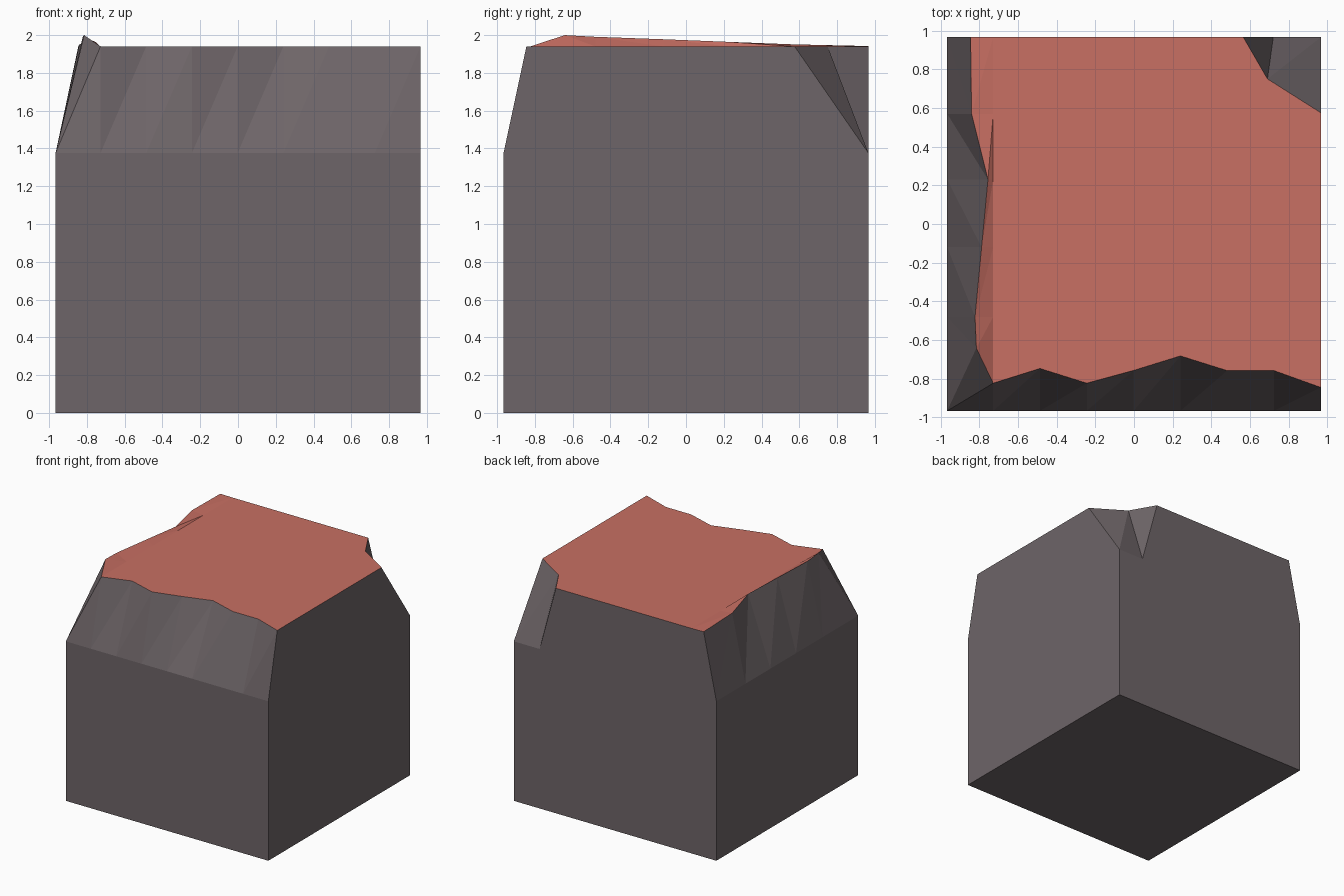
import bpy, bmesh

if "Cube" in bpy.data.objects:
    bpy.data.objects.remove(bpy.data.objects["Cube"])

H, BEV, TOP = 0.966, 1.375, 1.94   # half width, start of the broken slope, top level


def material(name, rgb):
    m = bpy.data.materials.new(name)
    m.diffuse_color = (*rgb, 1)
    m.use_nodes = True
    m.node_tree.nodes["Principled BSDF"].inputs["Base Color"].default_value = m.diffuse_color
    return m


def build(name, faces, mat):
    """Mesh object from polygons given as lists of points, welded together."""
    bm = bmesh.new()
    for pts in faces:
        bm.faces.new([bm.verts.new(p) for p in pts])
    bmesh.ops.remove_doubles(bm, verts=bm.verts, dist=0.0005)
    me = bpy.data.meshes.new(name)
    bm.to_mesh(me)
    bm.free()
    me.materials.append(mat)
    ob = bpy.data.objects.new(name, me)
    bpy.context.collection.objects.link(ob)
    return ob


def strip(lower, upper):
    """Triangles filling the band between two equally long rows of points."""
    out = []
    for i in range(len(lower) - 1):
        out.append([lower[i], lower[i + 1], upper[i + 1]])
        out.append([lower[i], upper[i + 1], upper[i]])
    return out


# Ragged rim: front edge (left to right), chipped back corner, raised left edge
front_y = [-0.823, -0.747, -0.823, -0.757, -0.682, -0.758, -0.758, -0.845]
front_x = [-0.728 + i * (H + 0.728) / 7 for i in range(8)]
front = [(x, y, TOP) for x, y in zip(front_x, front_y)]
chip = [(H, 0.575, TOP), (0.69, 0.75, TOP), (0.565, H, TOP)]
left = [(-0.845, H, 1.942), (-0.84, 0.57, 1.951), (-0.755, 0.23, 1.964),
        (-0.788, -0.12, 1.978), (-0.822, -0.48, 1.991)]
peak = (-0.815, -0.642, 2.0)

# Sloping walls dropping from the rim
corner = (-H, -H, BEV)
front_low = [(x, -H, BEV) for x in front_x]
left_low = [(-H, p[1], BEV) for p in left] + [corner]
chip_low = [(H, H, BEV), (0.72, H, BEV)]
inner = [(front_x[0], p[1], TOP) for p in left]

walls = strip(front_low, front) + strip(left_low, left + [peak])
walls += [[corner, front_low[0], front[0]], [corner, front[0], peak],
          [chip_low[0], chip_low[1], chip[1]], [chip_low[0], chip[1], chip[0]],
          [chip_low[1], chip[2], chip[1]]]

# Flat sides and base
walls += [
    [(-H, -H, 0), (H, -H, 0), front_low[-1]] + front_low[-2::-1] + [corner],
    [(H, -H, 0), (H, H, 0), chip_low[0], chip[0], front[-1], front_low[-1]],
    [(H, H, 0), (-H, H, 0), left_low[0], left[0], inner[0], chip[2],
     chip_low[1], chip_low[0]],
    [(-H, H, 0), (-H, -H, 0)] + left_low[::-1],
    [(-H, H, 0), (H, H, 0), (H, -H, 0), (-H, -H, 0)],
]
build("rock_block", walls, material("rock", (0.155, 0.13, 0.138)))

# Coloured ground cover: flat field plus the strip rising to the left rim
field = [front + chip + inner]
lip = strip(inner + [front[0]], left + [peak])
for f in lip:
    f.reverse()
for f in lip:
    a, b, c = f
    if (b[0] - a[0]) * (c[1] - a[1]) - (b[1] - a[1]) * (c[0] - a[0]) < 0:
        f.reverse()
build("top_surface", field + lip, material("red_ground", (0.58, 0.16, 0.125)))
